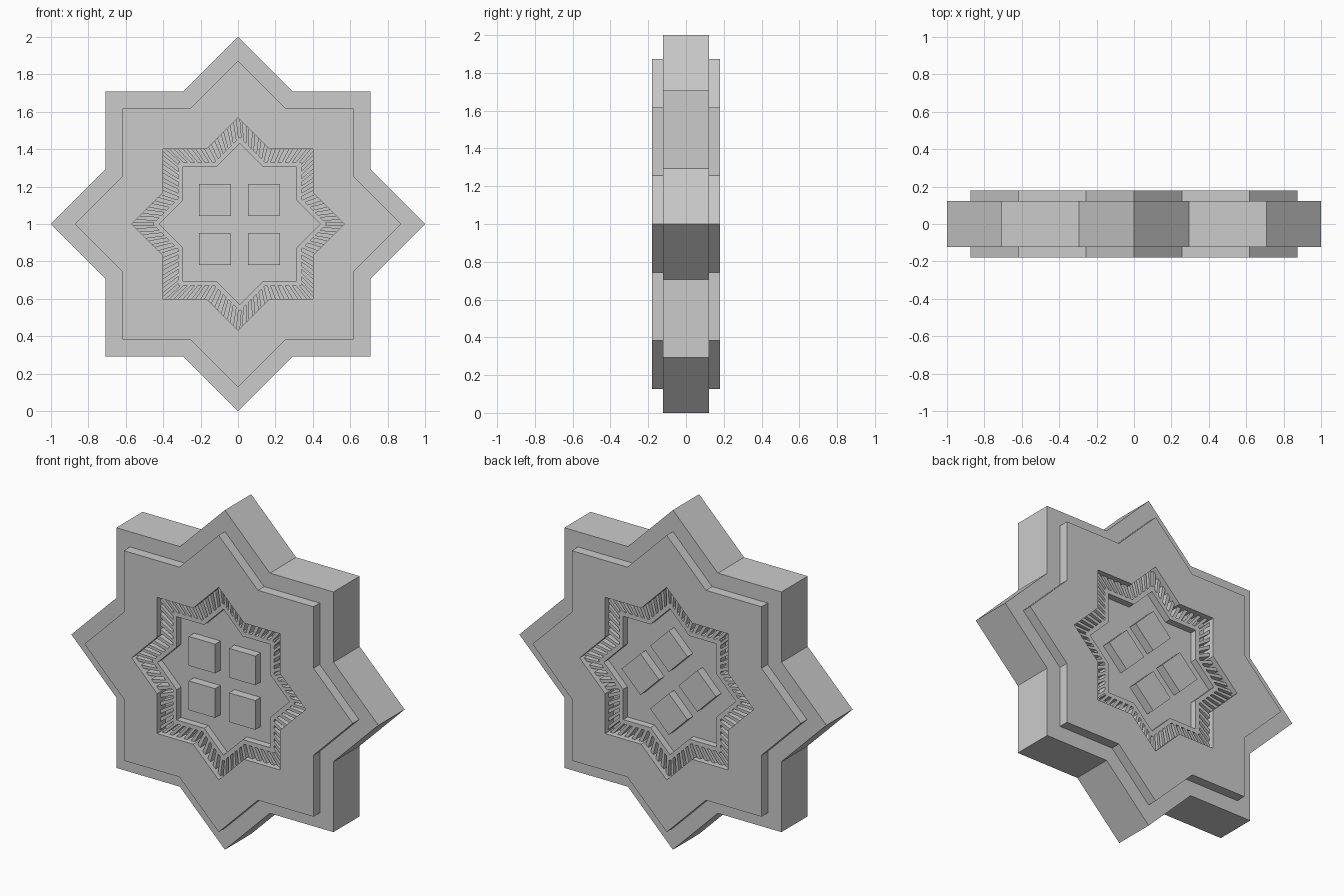
import bpy, bmesh
from math import sin, cos, pi, sqrt
from mathutils import Vector

if "Cube" in bpy.data.objects:
    bpy.data.objects.remove(bpy.data.objects["Cube"])

INNER = sqrt(4 - 2 * sqrt(2)) / sqrt(2)   # notch radius of an eight-pointed star (0.765)
ZC = 1.0


def star(radius, y, dx=0.0, dz=0.0):
    """Sixteen corners of an eight-pointed star facing along y."""
    pts = []
    for i in range(16):
        r = radius if i % 2 == 0 else radius * INNER
        a = i * pi / 8
        pts.append(Vector((dx + r * sin(a), y, ZC + dz + r * cos(a))))
    return pts


def finish(bm, name):
    bmesh.ops.recalc_face_normals(bm, faces=bm.faces)
    mesh = bpy.data.meshes.new(name)
    bm.to_mesh(mesh)
    bm.free()
    ob = bpy.data.objects.new(name, mesh)
    bpy.context.collection.objects.link(ob)
    return ob


def prism(bm, front, back):
    f = [bm.verts.new(p) for p in front]
    b = [bm.verts.new(p) for p in back]
    n = len(f)
    bm.faces.new(f)
    bm.faces.new(b[::-1])
    for i in range(n):
        bm.faces.new((f[i], b[i], b[(i + 1) % n], f[(i + 1) % n]))


# Levels measured from the middle plane
FLOOR, RING, FACE, EDGE = 0.11, 0.15, 0.18, 0.122
R_RECESS, R_SLOT, R_FLOOR = 0.567, 0.465, 0.43
SHIFT = 0.01

# Star body: stepped plates, recess, slot channel and inner floor on both sides
half = [(R_FLOOR, FLOOR), (R_FLOOR, RING), (R_SLOT, RING), (R_SLOT, FLOOR - 0.01),
        (R_RECESS, FLOOR - 0.01), (R_RECESS, FACE), (0.874, FACE), (0.874, EDGE), (1.0, EDGE)]
profile = [(r, -y) for r, y in half] + [(r, y) for r, y in reversed(half)]
bm = bmesh.new()
loops = []
for r, y in profile:
    dx = SHIFT if (r < 0.5 and y < 0) else 0.0
    loops.append([bm.verts.new(p) for p in star(r, y, dx)])
for a, b in zip(loops, loops[1:]):
    for i in range(16):
        j = (i + 1) % 16
        bm.faces.new((a[i], a[j], b[j], b[i]))
bm.faces.new(loops[0])
bm.faces.new(loops[-1])
finish(bm, "star_body")

# Radial bars that divide the channel into slots
SLOTS = 5
for side, name in ((-1, "front_bars"), (1, "back_bars")):
    bm = bmesh.new()
    y0, y1 = side * RING, side * (FLOOR - 0.01)
    outer = star(R_RECESS, y0)
    inner = star(R_SLOT, y0, SHIFT if side < 0 else 0.0)
    drop = Vector((0, y1 - y0, 0))
    for i in range(16):
        j = (i + 1) % 16
        for k in range(SLOTS):
            t0, t1 = (k + 0.25) / SLOTS, (k + 0.75) / SLOTS
            quad = [outer[i].lerp(outer[j], t0), outer[i].lerp(outer[j], t1),
                    inner[i].lerp(inner[j], t1), inner[i].lerp(inner[j], t0)]
            prism(bm, quad, [p + drop for p in quad])
    finish(bm, name)

# Four square blocks on each floor, turned 45 degrees on the back
H, OFF = 0.086, 0.131
for side, ang, cx, name in ((-1, 0, 0.008, "front_blocks"), (1, pi / 4, 0.0, "back_blocks")):
    bm = bmesh.new()
    for sx in (-1, 1):
        for sz in (-1, 1):
            quad = []
            for ux, uz in ((-1, -1), (1, -1), (1, 1), (-1, 1)):
                u, v = sx * OFF + ux * H, sz * OFF + uz * H
                quad.append(Vector((cx + u * cos(ang) - v * sin(ang), side * 0.16,
                                    ZC - 0.002 + u * sin(ang) + v * cos(ang))))
            base = [Vector((p.x, side * FLOOR, p.z)) for p in quad]
            prism(bm, quad, base)
    finish(bm, name)
